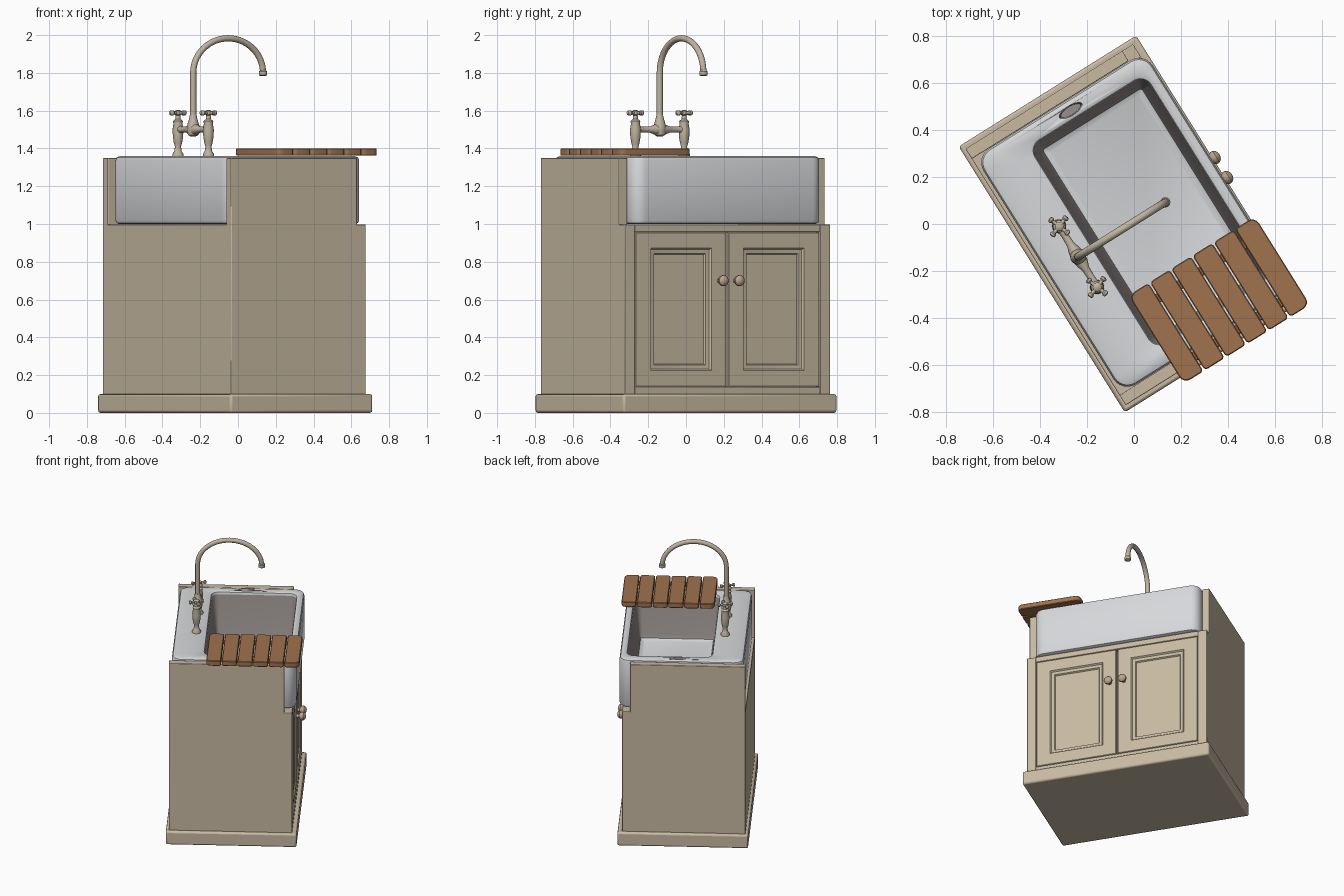
import bpy, bmesh, math
from mathutils import Matrix, Vector

if "Cube" in bpy.data.objects:
    bpy.data.objects.remove(bpy.data.objects["Cube"])

# Everything is built in cabinet axes (x = out of the doors, y = width), then turned 32 degrees
M = Matrix.Translation((-0.015, 0, 0)) @ Matrix.Rotation(math.radians(32), 4, 'Z')


def material(name, rgb):
    m = bpy.data.materials.new(name)
    m.diffuse_color = (*rgb, 1)
    m.use_nodes = True
    m.node_tree.nodes["Principled BSDF"].inputs["Base Color"].default_value = m.diffuse_color
    return m


PAINT = material("cream_paint", (0.58, 0.49, 0.365))
WHITE = material("white_ceramic", (0.68, 0.69, 0.71))
SHADE = material("grey_basin_wall", (0.31, 0.275, 0.265))
WOOD = material("board_wood", (0.35, 0.17, 0.075))
METAL = material("tap_nickel", (0.53, 0.46, 0.355))
KNOB = material("knob_bronze", (0.50, 0.38, 0.26))


def finish(name, bm, mats, bevel=0.0):
    bmesh.ops.recalc_face_normals(bm, faces=bm.faces)
    me = bpy.data.meshes.new(name)
    bm.to_mesh(me)
    bm.free()
    ob = bpy.data.objects.new(name, me)
    bpy.context.collection.objects.link(ob)
    for m in mats:
        me.materials.append(m)
    ob.matrix_world = M
    bpy.ops.object.select_all(action='DESELECT')
    ob.select_set(True)
    bpy.context.view_layer.objects.active = ob
    bpy.ops.object.shade_smooth_by_angle(angle=math.radians(35))
    if bevel:
        b = ob.modifiers.new("bevel", 'BEVEL')
        b.width, b.segments = bevel, 2
    return ob


def loft(name, rings, mats, dark=(), bevel=0.0):
    """Skin closed point rings, cap both ends; strips in dark get material 1."""
    bm = bmesh.new()
    loops = [[bm.verts.new(p) for p in r] for r in rings]
    n = len(loops[0])
    for k, (a, b) in enumerate(zip(loops, loops[1:])):
        for i in range(n):
            f = bm.faces.new((a[i], a[(i + 1) % n], b[(i + 1) % n], b[i]))
            f.material_index = 1 if k in dark else 0
    bm.faces.new(loops[0])
    bm.faces.new(loops[-1])
    return finish(name, bm, mats, bevel)


def box(name, x, y, z, mat, bevel=0.004):
    rings = [[(x[0], y[0], h), (x[1], y[0], h), (x[1], y[1], h), (x[0], y[1], h)] for h in z]
    return loft(name, rings, [mat], bevel=bevel)


def round_rect(x0, x1, y0, y1, r, z, inset=0.0, seg=6):
    x0, x1, y0, y1 = x0 + inset, x1 - inset, y0 + inset, y1 - inset
    r = max(r - inset, 0.012)
    pts = []
    for q, (cx, cy) in enumerate(((x1 - r, y1 - r), (x0 + r, y1 - r), (x0 + r, y0 + r), (x1 - r, y0 + r))):
        for s in range(seg + 1):
            a = (q + s / seg) * math.pi / 2
            pts.append((cx + r * math.cos(a), cy + r * math.sin(a), z))
    return pts


def lathe(name, profile, origin, axis, mat, n=20):
    """Turn (radius, height) points about an axis from the origin."""
    rot = Vector(axis).to_track_quat('Z', 'Y')
    rings = [[Vector(origin) + rot @ Vector((r * math.cos(2 * math.pi * i / n),
                                             r * math.sin(2 * math.pi * i / n), h))
              for i in range(n)] for r, h in profile]
    return loft(name, rings, [mat])


# Cabinet: plinth, carcass and raised side panels
box("plinth", (-0.4445, 0.4445), (-0.666, 0.666), (0, 0.1), PAINT, 0.012)
box("carcass", (-0.425, 0.38), (-0.62, 0.62), (0.09, 0.998), PAINT)
for s, side in ((-1, "right"), (1, "left")):
    y = sorted((s * 0.592, s * 0.642))
    box(side + "_side_panel", (-0.425, 0.36), y, (0.09, 1.35), PAINT)
    y = sorted((s * 0.578, s * 0.642))
    box(side + "_front_stile", (0.34, 0.414), y, (0.09, 0.998), PAINT)

    # Door with stepped recessed panel
    def rect(x, i, a=0.006, b=0.575, c=0.14, d=0.955):
        return [(x, s * (a + i), c + i), (x, s * (b - i), c + i),
                (x, s * (b - i), d - i), (x, s * (a + i), d - i)]

    opening = dict(a=0.10, b=0.478, c=0.225, d=0.872)
    loft(side + "_door", [rect(0.37, 0), rect(0.411, 0), rect(0.414, 0.003),
                          rect(0.414, 0, **opening), rect(0.404, 0.008, **opening),
                          rect(0.401, 0.028, **opening), rect(0.391, 0.034, **opening)], [PAINT])
    # Door knob
    lathe(side + "_door_knob", [(0.014, 0), (0.012, 0.018), (0.022, 0.024), (0.029, 0.036),
                                (0.029, 0.048), (0.02, 0.06), (0.006, 0.065)],
          (0.412, s * 0.05, 0.70), (1, 0, 0), KNOB)
box("top_rail", (0.36, 0.414), (-0.58, 0.58), (0.958, 0.998), PAINT)
box("bottom_rail", (0.36, 0.414), (-0.58, 0.58), (0.09, 0.137), PAINT)

# Ceramic sink with a tap deck along the back
out = (-0.41, 0.437, -0.59, 0.59, 0.07)
bas = (-0.19, 0.385, -0.505, 0.505, 0.05)
sink = loft("sink", [round_rect(*out, 1.0, 0.02), round_rect(*out, 1.006, 0.006),
                     round_rect(*out, 1.02), round_rect(*out, 1.335),
                     round_rect(*out, 1.353, 0.007), round_rect(*out, 1.36, 0.025),
                     round_rect(*bas, 1.36, -0.015), round_rect(*bas, 1.355, -0.004),
                     round_rect(*bas, 1.34), round_rect(*bas, 1.06, 0.03),
                     round_rect(*bas, 1.035, 0.04), round_rect(*bas, 1.025, 0.06)],
            [WHITE, SHADE], dark=(8, 9))

# Overflow slot cut into the end rim
slot = [[(0.04 + 0.06 * math.cos(a) * k, 0.543 + 0.022 * math.sin(a) * k, z)
         for a in [i * math.pi / 12 for i in range(24)]] for k, z in ((0.8, 1.27), (1, 1.4))]
cutter = loft("overflow_cutter", slot, [WHITE, SHADE], dark=(0,))
for p in cutter.data.polygons:
    p.material_index = 1
cutter.hide_render = True
cutter.hide_set(True)
cut = sink.modifiers.new("overflow", 'BOOLEAN')
cut.operation, cut.object, cut.solver = 'DIFFERENCE', cutter, 'EXACT'

# Draining board: six slats, outer ones with rounded corners, joined by battens
N, X0, X1, GAP = 6, -0.168, 0.465, 0.007
w = (X1 - X0 + GAP) / N
for i in range(N):
    a, b = X0 + i * w, X0 + (i + 1) * w - GAP
    args = (a, b, -0.695, -0.253)
    rings = [round_rect(*args, 0.016, z, ins, 4)
             for z, ins in ((1.362, 0.003), (1.366, 0), (1.396, 0), (1.4, 0.004))]
    if i in (0, N - 1):  # widen the corner radius on the outer side only
        big = [round_rect(*args, 0.034, z, ins, 4)
               for z, ins in ((1.362, 0.003), (1.366, 0), (1.396, 0), (1.4, 0.004))]
        mid = (a + b) / 2
        rings = [[q if (q[0] < mid) == (i == 0) else p for p, q in zip(r, g)]
                 for r, g in zip(rings, big)]
    loft("board_slat_%d" % (i + 1), rings, [WOOD])
for i, y in enumerate((-0.62, -0.33)):
    box("board_batten_%d" % (i + 1), (X0 + 0.03, X1 - 0.03), (y - 0.02, y + 0.02), (1.364, 1.38), WOOD)

# Bridge tap: two pillars with cross handles
TX = -0.262
for s, side in ((-1, "right"), (1, "left")):
    y = s * 0.152
    lathe(side + "_tap_pillar", [(0.03, 1.358), (0.03, 1.37), (0.02, 1.385), (0.016, 1.41),
                                 (0.022, 1.43), (0.027, 1.46), (0.029, 1.50), (0.024, 1.53),
                                 (0.026, 1.545), (0.014, 1.555), (0.012, 1.575), (0.019, 1.58),
                                 (0.019, 1.597), (0.008, 1.604)], (TX, y, 0), (0, 0, 1), METAL)
    for k in range(4):
        a = math.radians(20 + 90 * k)
        lathe("%s_handle_arm_%d" % (side, k + 1),
              [(0.008, 0), (0.008, 0.034), (0.013, 0.04), (0.013, 0.049), (0.006, 0.053)],
              (TX, y, 1.588), (math.cos(a), math.sin(a), 0), METAL, 12)

# Bridge bar and central boss
lathe("tap_bridge", [(0.021, -0.145), (0.015, -0.11), (0.017, -0.06), (0.027, -0.03), (0.03, 0),
                     (0.027, 0.03), (0.017, 0.06), (0.015, 0.11), (0.021, 0.145)],
      (TX, 0, 1.50), (0, 1, 0), METAL)
lathe("tap_boss", [(0.012, 1.462), (0.028, 1.472), (0.034, 1.495), (0.033, 1.52), (0.024, 1.55),
                   (0.02, 1.565), (0.017, 1.58)], (TX, 0, 0), (0, 0, 1), METAL)

# Swan-neck spout
path = [(TX, 1.54, math.pi), (TX, 1.68, math.pi)]
R, H = 0.218, 0.183
path += [(TX + R + R * math.cos(t), 1.80 + H * math.sin(t), t)
         for t in [math.pi * (1 - i / 28) for i in range(29)]]
rings = []
for x, z, t in path:
    d = Vector((math.cos(t) / R, 0, math.sin(t) / H)).normalized()
    rings.append([Vector((x, 0, z)) + 0.0165 * (d * math.cos(a) + Vector((0, 1, 0)) * math.sin(a))
                  for a in [i * math.pi / 8 for i in range(16)]])
loft("tap_spout", rings, [METAL])
lathe("spout_nozzle", [(0.017, 0), (0.022, 0.006), (0.022, 0.026), (0.015, 0.03)],
      (TX + 2 * R, 0, 1.814), (0, 0, -1), METAL)
